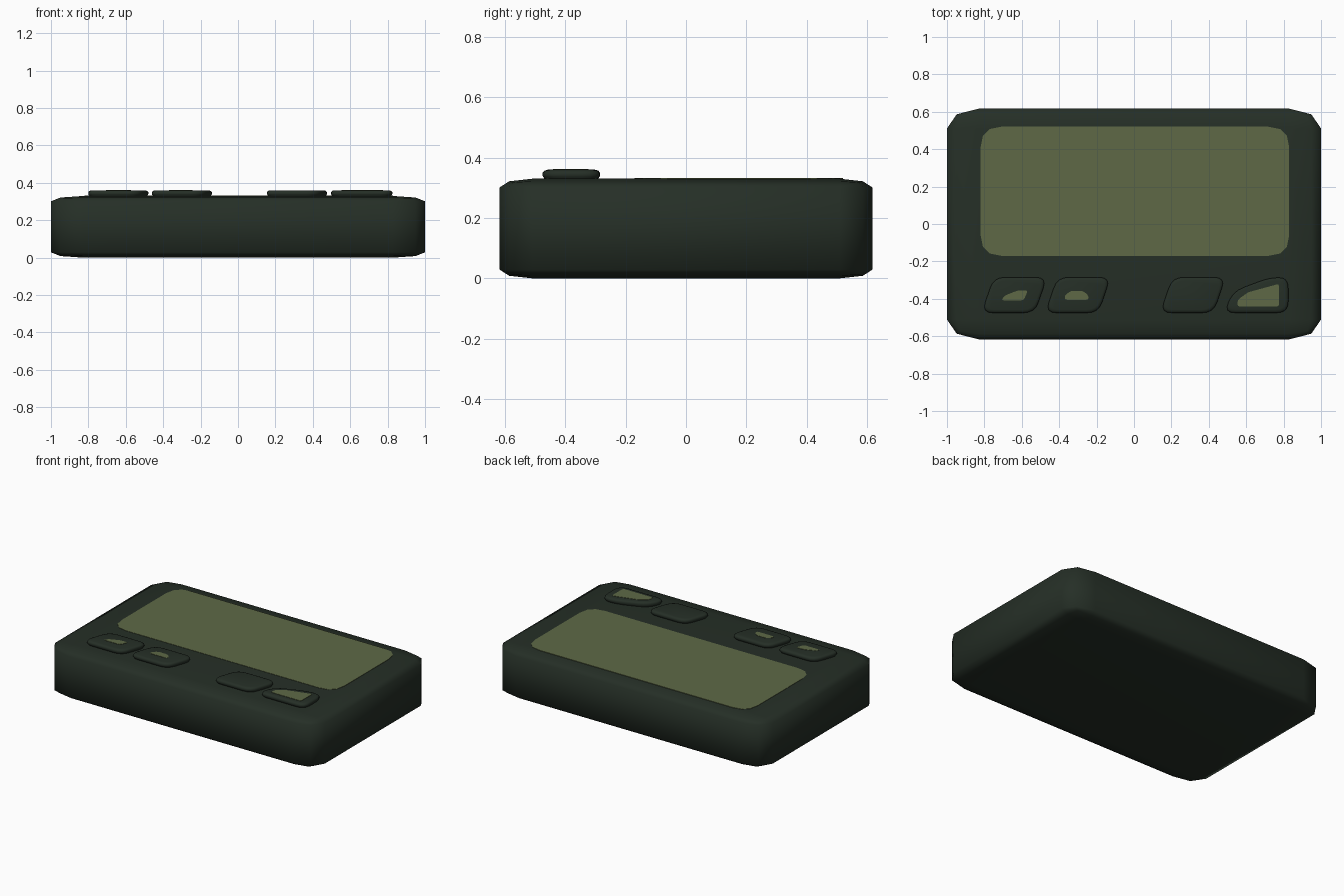
import bpy, bmesh
from mathutils import Vector

if "Cube" in bpy.data.objects:
    bpy.data.objects.remove(bpy.data.objects["Cube"])


def material(name, rgb):
    m = bpy.data.materials.new(name)
    m.diffuse_color = (*rgb, 1)
    m.use_nodes = True
    m.node_tree.nodes["Principled BSDF"].inputs["Base Color"].default_value = m.diffuse_color
    return m


CASE = material("dark_green_plastic", (0.0185, 0.028, 0.0195))
OLIVE = material("olive_display", (0.112, 0.141, 0.061))


def make(name, bm, mat):
    bmesh.ops.recalc_face_normals(bm, faces=bm.faces[:])
    me = bpy.data.meshes.new(name)
    bm.to_mesh(me)
    bm.free()
    me.materials.append(mat)
    ob = bpy.data.objects.new(name, me)
    bpy.context.collection.objects.link(ob)
    return ob


def smooth(ob, angle=None):
    bpy.ops.object.select_all(action='DESELECT')
    ob.select_set(True)
    bpy.context.view_layer.objects.active = ob
    if angle is None:
        bpy.ops.object.shade_smooth()
    else:
        bpy.ops.object.shade_smooth_by_angle(angle=angle)


def rounded(points, r, steps=4):
    """Round each corner of an outline with a small curve."""
    pts = [Vector(p) for p in points]
    out = []
    for i, p in enumerate(pts):
        a, b = pts[i - 1] - p, pts[(i + 1) % len(pts)] - p
        s = p + a.normalized() * min(r, a.length * 0.48)
        e = p + b.normalized() * min(r, b.length * 0.48)
        for k in range(steps + 1):
            t = k / steps
            out.append(s * (1 - t) ** 2 + p * 2 * t * (1 - t) + e * t * t)
    return out


def slab(name, outline, layers, mat):
    """Stack an outline at several (height, inset) layers and cap it."""
    xs, ys = [p[0] for p in outline], [p[1] for p in outline]
    cx, cy = (min(xs) + max(xs)) / 2, (min(ys) + max(ys)) / 2
    hx, hy = (max(xs) - min(xs)) / 2, (max(ys) - min(ys)) / 2
    bm = bmesh.new()
    rings = [[bm.verts.new((cx + (p[0] - cx) * (1 - d / hx),
                            cy + (p[1] - cy) * (1 - d / hy), z)) for p in outline]
             for z, d in layers]
    n = len(outline)
    for lo, hi in zip(rings, rings[1:]):
        for i in range(n):
            bm.faces.new((lo[i], lo[(i + 1) % n], hi[(i + 1) % n], hi[i]))
    bm.faces.new(rings[0][::-1])
    bm.faces.new(rings[-1])
    return make(name, bm, mat)


# Case: bevelled cube squashed to size, so the bevel flattens with it
bm = bmesh.new()
bmesh.ops.create_cube(bm, size=2)
bmesh.ops.bevel(bm, geom=bm.edges[:], offset=0.175, offset_type='OFFSET',
                segments=2, profile=0.5, affect='EDGES')
for v in bm.verts:
    v.co = (v.co.x, v.co.y * 0.618, (v.co.z + 1) * 0.165)
smooth(make("case", bm, CASE))

# Display window: thin plate on the top face
screen = rounded([(-0.82, -0.17), (0.83, -0.17), (0.83, 0.52), (-0.82, 0.52)], 0.11, 3)
slab("display", screen, [(0.325, 0), (0.332, 0)], OLIVE)

# Buttons: three slanted ones and a wedge at the right
LAYERS = [(0.32, 0.012), (0.336, 0.002), (0.340, 0), (0.350, 0), (0.357, 0.006), (0.360, 0.017)]
slant = [(-0.175, -0.475), (0.11, -0.475), (0.175, -0.285), (-0.11, -0.285)]
buttons = [[(x + cx, y) for x, y in slant] for cx in (-0.64, -0.30, 0.315)]
buttons.append([(0.48, -0.475), (0.825, -0.475), (0.825, -0.285), (0.72, -0.288), (0.53, -0.36)])
for i, pts in enumerate(buttons):
    smooth(slab(f"button_{i + 1}", rounded(pts, 0.06), LAYERS, CASE), 0.9)

# Button marks: thin plates
marks = {
    "mark_1": [(-0.71, -0.408), (-0.59, -0.408), (-0.567, -0.355), (-0.62, -0.355), (-0.69, -0.382)],
    "mark_2": [(-0.37, -0.405), (-0.243, -0.405), (-0.243, -0.383), (-0.272, -0.358),
               (-0.34, -0.358), (-0.37, -0.383)],
    "mark_4": [(0.553, -0.441), (0.775, -0.441), (0.775, -0.32), (0.61, -0.365), (0.555, -0.405)],
}
for name, pts in marks.items():
    slab(name, rounded(pts, 0.012, 2), [(0.356, 0), (0.362, 0)], OLIVE)
